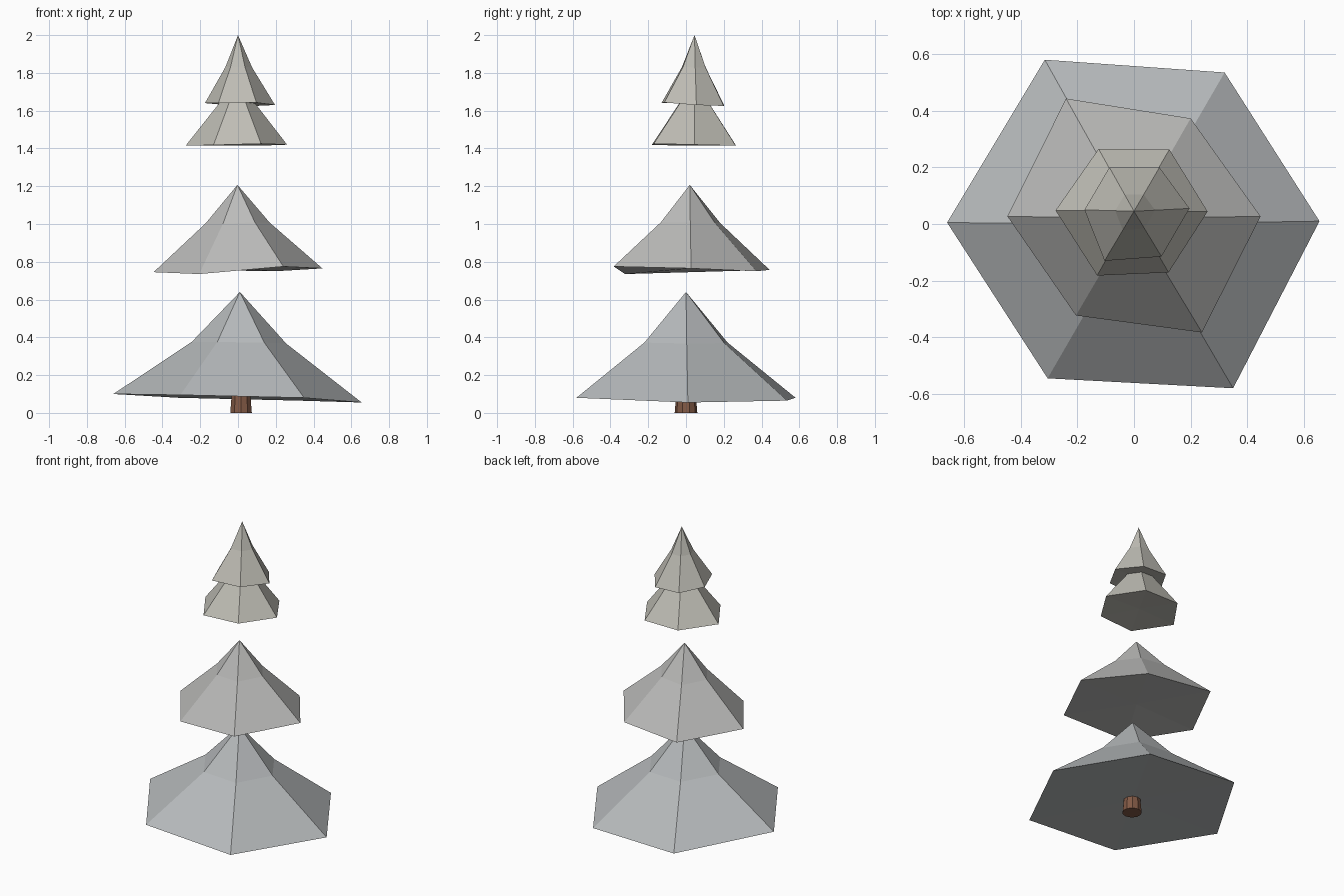
import bpy, bmesh
from mathutils import Vector

if "Cube" in bpy.data.objects:
    bpy.data.objects.remove(bpy.data.objects["Cube"])


def material(name, rgb):
    m = bpy.data.materials.new(name)
    m.diffuse_color = (*rgb, 1)
    m.use_nodes = True
    m.node_tree.nodes["Principled BSDF"].inputs["Base Color"].default_value = m.diffuse_color
    return m


def tier(name, apex, rim, mid_z, mat, k=0.38):
    """Six-sided flared canopy: uneven rim, inner ring, apex and closed underside."""
    apex = Vector(apex)
    rim = [Vector(p) for p in rim]
    mean_z = sum(p.z for p in rim) / len(rim)
    bm = bmesh.new()
    low = [bm.verts.new(p) for p in rim]
    ring = []
    for p in rim:
        q = apex.lerp(p, k)
        q.z = mid_z + (p.z - mean_z) * 0.2
        ring.append(bm.verts.new(q))
    top = bm.verts.new(apex)
    under = bm.verts.new((apex.x, apex.y, mean_z + 0.01))
    n = len(rim)
    for i in range(n):
        j = (i + 1) % n
        bm.faces.new((low[i], low[j], ring[j], ring[i]))
        bm.faces.new((ring[i], ring[j], top))
        bm.faces.new((low[j], low[i], under))
    bmesh.ops.recalc_face_normals(bm, faces=bm.faces)
    mesh = bpy.data.meshes.new(name)
    bm.to_mesh(mesh)
    bm.free()
    mesh.materials.append(mat)
    obj = bpy.data.objects.new(name, mesh)
    bpy.context.collection.objects.link(obj)
    return obj


blue_grey = material("blue_grey", (0.47, 0.49, 0.50))
mid_grey = material("mid_grey", (0.50, 0.50, 0.49))
warm_grey = material("warm_grey", (0.53, 0.52, 0.47))
brown = material("bark", (0.22, 0.10, 0.06))

# Rims run counter-clockwise from the right-hand corner
tier("bottom_tier", (0.01, 0.0, 0.64),
     [(0.655, 0.01, 0.055), (0.32, 0.535, 0.065), (-0.315, 0.58, 0.08),
      (-0.66, 0.005, 0.10), (-0.305, -0.545, 0.095), (0.35, -0.58, 0.08)],
     0.372, blue_grey)

tier("lower_middle_tier", (-0.003, 0.02, 1.207),
     [(0.447, 0.027, 0.765), (0.20, 0.373, 0.75), (-0.24, 0.443, 0.757),
      (-0.447, 0.027, 0.745), (-0.205, -0.323, 0.735), (0.24, -0.383, 0.775)],
     1.005, mid_grey)

tier("upper_middle_tier", (-0.003, 0.045, 1.80),
     [(0.26, 0.044, 1.42), (0.125, 0.263, 1.415), (-0.125, 0.265, 1.415),
      (-0.277, 0.048, 1.415), (-0.13, -0.182, 1.418), (0.122, -0.171, 1.425)],
     1.63, warm_grey)

tier("top_tier", (0.0, 0.045, 2.0),
     [(0.196, 0.055, 1.63), (0.09, 0.2, 1.625), (-0.087, 0.2, 1.632),
      (-0.175, 0.05, 1.64), (-0.104, -0.13, 1.64), (0.097, -0.115, 1.643)],
     1.83, warm_grey)

# Short tapered trunk stub
bpy.ops.mesh.primitive_cone_add(vertices=10, radius1=0.06, radius2=0.05,
                                depth=0.12, location=(0.016, 0, 0.06))
trunk = bpy.context.object
trunk.name = "trunk"
trunk.data.materials.append(brown)
